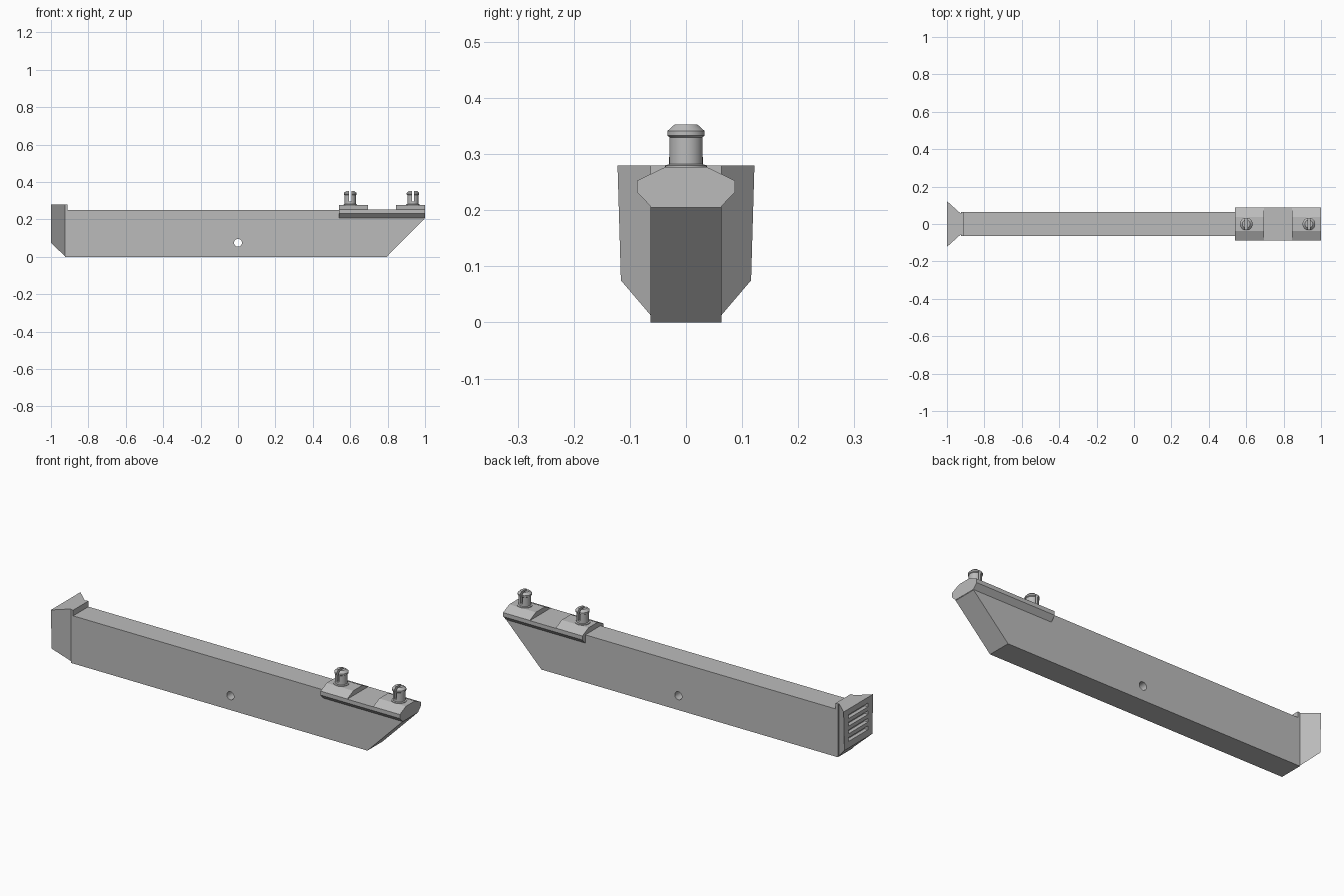
import bpy, bmesh, math
from mathutils import Matrix, Vector

cube = bpy.data.objects.get("Cube")
if cube:
    bpy.data.objects.remove(cube, do_unlink=True)

grey = bpy.data.materials.new("matte grey")
grey.use_nodes = True
colour = (0.5, 0.5, 0.5, 1)
grey.diffuse_color = colour
grey.node_tree.nodes["Principled BSDF"].inputs["Base Color"].default_value = colour


def finish(name, bm):
    bmesh.ops.recalc_face_normals(bm, faces=bm.faces)
    mesh = bpy.data.meshes.new(name)
    bm.to_mesh(mesh)
    bm.free()
    mesh.materials.append(grey)
    ob = bpy.data.objects.new(name, mesh)
    bpy.context.collection.objects.link(ob)
    return ob


def loft(name, start, end):
    """Closed solid between two matching outlines."""
    bm = bmesh.new()
    a = [bm.verts.new(p) for p in start]
    b = [bm.verts.new(p) for p in end]
    n = len(a)
    bm.faces.new(a)
    bm.faces.new(b[::-1])
    for i in range(n):
        j = (i + 1) % n
        bm.faces.new((a[i], b[i], b[j], a[j]))
    return finish(name, bm)


def box(name, low, high):
    x0, y0, z0 = low
    x1, y1, z1 = high
    ring = [(y0, z0), (y1, z0), (y1, z1), (y0, z1)]
    return loft(name, [(x0, *p) for p in ring], [(x1, *p) for p in ring])


def mirrored_prism(name, half, x0, x1):
    """Extrude a half outline of (y, z), mirrored across y = 0, along x."""
    ring = half + [(-y, z) for y, z in reversed(half)]
    return loft(name, [(x0, *p) for p in ring], [(x1, *p) for p in ring])


def lathe(name, profile, centre, sides=32, axis="Z"):
    """Capped stack of circles from (radius, height) pairs."""
    bm = bmesh.new()
    rings = []
    for r, h in profile:
        rings.append([bm.verts.new((r * math.cos(math.tau * i / sides),
                                    r * math.sin(math.tau * i / sides), h))
                      for i in range(sides)])
    for low, high in zip(rings, rings[1:]):
        for i in range(sides):
            j = (i + 1) % sides
            bm.faces.new((low[i], low[j], high[j], high[i]))
    bm.faces.new(rings[0][::-1])
    bm.faces.new(rings[-1])
    if axis == "Y":
        bm.transform(Matrix.Rotation(math.pi / 2, 4, "X"))
    bm.transform(Matrix.Translation(Vector(centre)))
    return finish(name, bm)


def cut(ob, cutter):
    cutter.hide_render = True
    mod = ob.modifiers.new("cut", "BOOLEAN")
    mod.operation = "DIFFERENCE"
    mod.solver = "EXACT"
    mod.object = cutter
    bpy.context.view_layer.objects.active = ob
    bpy.ops.object.modifier_apply(modifier=mod.name)
    bpy.data.objects.remove(cutter, do_unlink=True)


def smooth(ob):
    bpy.ops.object.select_all(action="DESELECT")
    ob.select_set(True)
    bpy.context.view_layer.objects.active = ob
    bpy.ops.object.shade_smooth_by_angle(angle=math.radians(30))


# Long beam with a slanted nose and a cross hole
side = [(-0.925, 0), (0.795, 0), (0.998, 0.205), (0.998, 0.25), (-0.925, 0.25)]
beam = loft("beam", [(x, -0.063, z) for x, z in side], [(x, 0.063, z) for x, z in side])
cut(beam, lathe("hole_cutter", [(0.021, -0.2), (0.021, 0.2)], (0, 0, 0.075), axis="Y"))
smooth(beam)

# Flared tail with louvre slots in its end face
tail = loft("flared_tail",
            [(-1, -0.116, 0.075), (-1, 0.116, 0.075), (-1, 0.122, 0.28), (-1, -0.122, 0.28)],
            [(-0.922, -0.052, 0), (-0.922, 0.052, 0), (-0.922, 0.052, 0.28), (-0.922, -0.052, 0.28)])
for i in range(4):
    z = 0.12 + i * 0.04
    cut(tail, box("slot_cutter", (-1.1, -0.08, z - 0.01), (-0.98, 0.08, z + 0.01)))
box("tail_collar", (-0.926, -0.063, 0.23), (-0.912, 0.063, 0.28))

# Mounting rail: bevelled base with two raised pads
mirrored_prism("rail_base", [(0.063, 0.207), (0.087, 0.232), (0.087, 0.252)], 0.54, 1)
for name, x0, x1, peg_x in (("rear", 0.54, 0.695, 0.6), ("front", 0.845, 1, 0.935)):
    mirrored_prism(name + "_pad", [(0.087, 0.25), (0.087, 0.253), (0.037, 0.277)], x0, x1)

    # Split snap peg with a lip and chamfered head
    peg = lathe(name + "_peg",
                [(0.037, 0.27), (0.037, 0.28), (0.03, 0.282), (0.03, 0.33), (0.034, 0.333),
                 (0.034, 0.341), (0.021, 0.353)], (peg_x, 0, 0))
    cut(peg, box("split_cutter", (peg_x - 0.006, -0.1, 0.295), (peg_x + 0.006, 0.1, 0.4)))
    smooth(peg)
